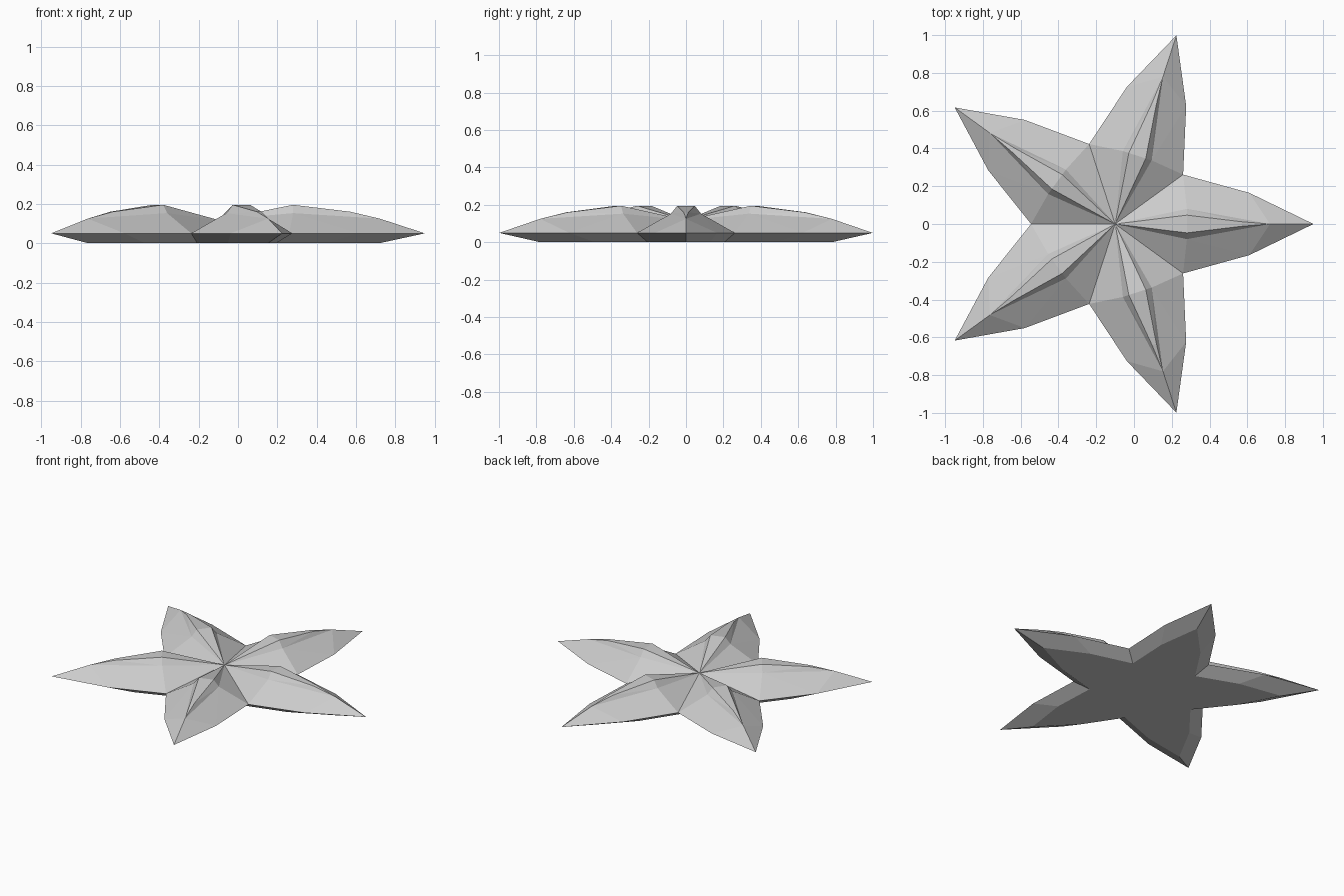
import bpy, bmesh, math
from mathutils import Matrix, Vector

cube = bpy.data.objects.get("Cube")
if cube:
    bpy.data.objects.remove(cube, do_unlink=True)

# Single stone-grey material
grey = bpy.data.materials.new("light_grey")
grey.use_nodes = True
colour = (0.6, 0.6, 0.6, 1)
grey.diffuse_color = colour
grey.node_tree.nodes["Principled BSDF"].inputs["Base Color"].default_value = colour

# Key points of half an arm pointing along +x, measured from the hub
points = {
    "hub": (0, 0, 0.118),
    "ridge": (0.38, 0.047, 0.195),
    "wall": (0.38, 0.08, 0.153),
    "mid": (0.67, 0.012, 0.16),
    "crest": (0.82, 0, 0.125),
    "notch": (0.36, 0.2616, 0.05),
    "shoulder": (0.71, 0.165, 0.05),
    "tip": (1.05, 0, 0.05),
}
base_scale = 0.78
for name in ("notch", "shoulder", "tip"):
    x, y, z = points[name]
    points["low_" + name] = (x * base_scale, y * base_scale, 0)
points["low_hub"] = (0, 0, 0)

# Faces of half an arm
half_faces = [
    "hub wall ridge", "ridge wall mid", "wall crest mid",       # ridge walls
    "hub notch wall", "wall notch shoulder",                    # flanks
    "wall shoulder crest", "crest shoulder tip",
    "notch low_notch low_shoulder shoulder",                    # bevelled underside
    "shoulder low_shoulder low_tip tip",
    "low_hub low_tip low_shoulder low_notch",                   # flat base
]

bm = bmesh.new()


def add_face(coords):
    bm.faces.new([bm.verts.new(c) for c in coords])


for arm in range(5):
    turn = Matrix.Rotation(math.radians(72 * arm), 3, 'Z')
    for side in (1, -1):
        def place(name, s=side):
            x, y, z = points[name]
            return turn @ Vector((x, y * s, z))
        for face in half_faces:
            add_face([place(n) for n in face.split()])
    # Flat strip along the top of the arm
    left = lambda n: place(n, 1)
    right = lambda n: place(n, -1)
    add_face([left("hub"), right("ridge"), left("ridge")])
    add_face([left("ridge"), right("ridge"), right("mid"), left("mid")])
    add_face([left("mid"), right("mid"), left("crest")])

bmesh.ops.remove_doubles(bm, verts=bm.verts, dist=0.001)
bmesh.ops.recalc_face_normals(bm, faces=bm.faces)
mesh = bpy.data.meshes.new("starfish_body")
bm.to_mesh(mesh)
bm.free()
mesh.materials.append(grey)
star = bpy.data.objects.new("starfish_body", mesh)
star.location.x = -0.1
bpy.context.collection.objects.link(star)
